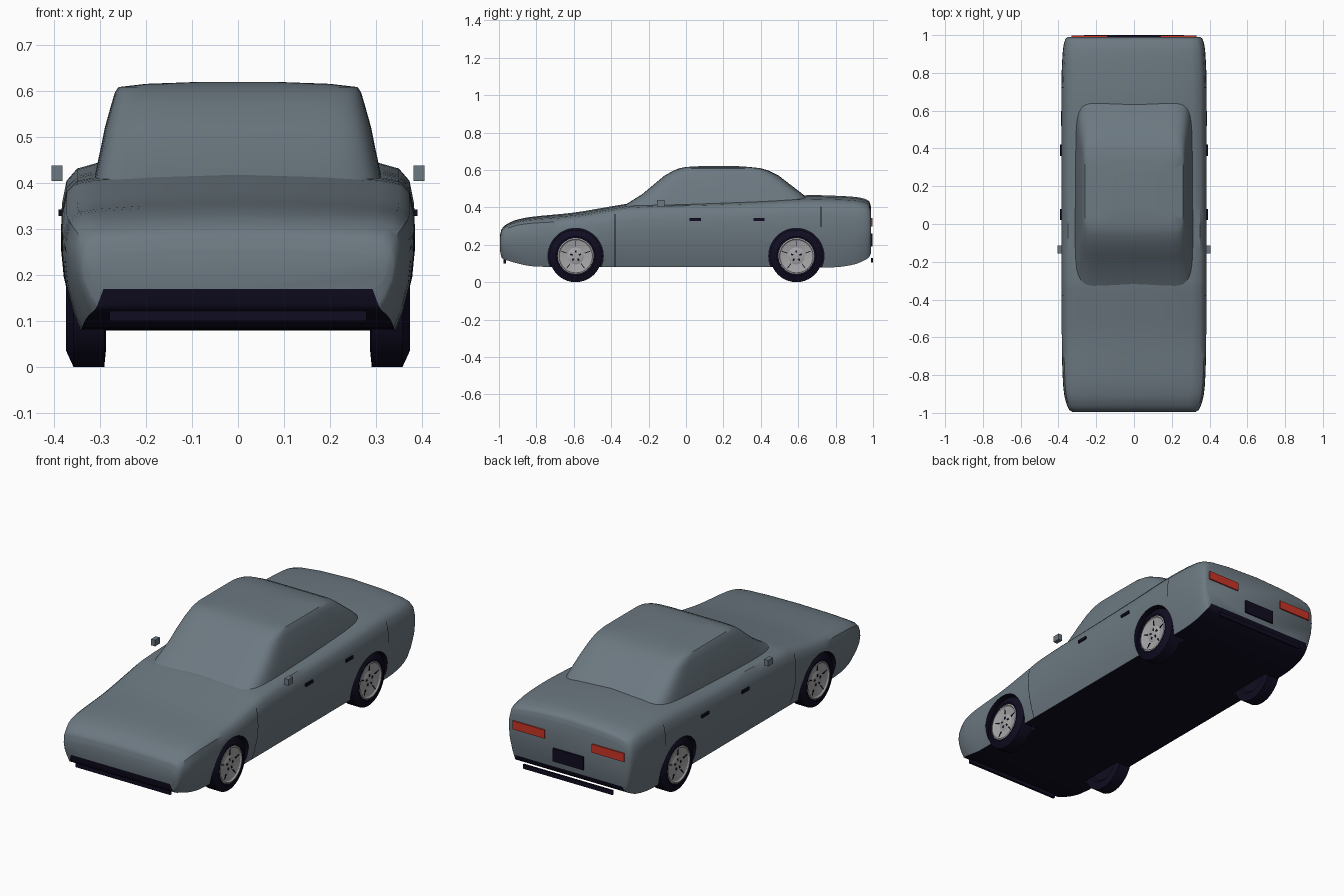
import bpy, bmesh, math
from mathutils import Matrix

cube = bpy.data.objects.get("Cube")
if cube:
    bpy.data.objects.remove(cube, do_unlink=True)


def material(name, rgb):
    m = bpy.data.materials.new(name)
    m.use_nodes = True
    m.diffuse_color = (*rgb, 1)
    m.node_tree.nodes["Principled BSDF"].inputs["Base Color"].default_value = (*rgb, 1)
    return m


PAINT = material("slate_paint", (0.15, 0.19, 0.22))
DARK = material("dark_trim", (0.005, 0.004, 0.015))
SILVER = material("wheel_silver", (0.38, 0.38, 0.39))
RED = material("light_red", (0.6, 0.035, 0.02))


def finish(bm, name, mats, angle=35):
    bmesh.ops.recalc_face_normals(bm, faces=bm.faces)
    me = bpy.data.meshes.new(name)
    bm.to_mesh(me)
    bm.free()
    for m in mats:
        me.materials.append(m)
    ob = bpy.data.objects.new(name, me)
    bpy.context.collection.objects.link(ob)
    smooth(ob, angle)
    return ob


def smooth(ob, angle):
    bpy.ops.object.select_all(action="DESELECT")
    ob.select_set(True)
    bpy.context.view_layer.objects.active = ob
    bpy.ops.object.shade_smooth_by_angle(angle=math.radians(angle))


def loft(bm, rings, mat_rule=None):
    """Skin closed rings and cap both ends."""
    rows = [[bm.verts.new(p) for p in r] for r in rings]
    n = len(rows[0])
    for i in range(len(rows) - 1):
        for j in range(n):
            k = (j + 1) % n
            f = bm.faces.new((rows[i][j], rows[i][k], rows[i + 1][k], rows[i + 1][j]))
            if mat_rule:
                f.material_index = mat_rule(i, j)
    bm.faces.new(rows[0])
    bm.faces.new(rows[-1])


def box(name, x, y, z, mat):
    bm = bmesh.new()
    bmesh.ops.create_cube(bm, size=1)
    for v in bm.verts:
        v.co = [lo + (c + 0.5) * (hi - lo) for c, (lo, hi) in zip(v.co, (x, y, z))]
    return finish(bm, name, [mat])


def both_sides(x):
    return (("left", x), ("right", (-x[1], -x[0])))


# Body stations: y, half width, floor, shoulder, crown
STATIONS = [
    (-.995, .325, .17, .24, .25), (-.985, .342, .13, .275, .285),
    (-.95, .358, .115, .30, .315), (-.9, .37, .10, .318, .335),
    (-.82, .377, .085, .33, .35), (-.6, .384, .08, .345, .372),
    (-.4, .385, .08, .378, .405), (-.3, .385, .08, .395, .42),
    (0, .385, .08, .405, .43), (.4, .385, .08, .415, .45),
    (.65, .385, .08, .425, .465), (.8, .383, .08, .425, .462),
    (.9, .378, .095, .42, .456), (.95, .372, .115, .41, .447),
    (.98, .362, .135, .395, .43), (.99, .35, .16, .37, .40)]


def slope(i, c):
    a, b = STATIONS[max(i - 1, 0)], STATIONS[min(i + 1, len(STATIONS) - 1)]
    return (b[c] - a[c]) / (b[0] - a[0])


def station_at(y):
    i = max(k for k in range(len(STATIONS) - 1) if STATIONS[k][0] <= y)
    a, b = STATIONS[i], STATIONS[i + 1]
    h = b[0] - a[0]
    t = (y - a[0]) / h
    s = t * t * (3 - 2 * t)
    return [a[c] + (b[c] - a[c]) * s + h * (slope(i, c) * t * (1 - t) ** 2
            - slope(i + 1, c) * t * t * (1 - t)) for c in range(1, 5)]


def body_ring(y):
    w, floor, belt, top = station_at(y)
    h, c = belt - floor, top - belt
    half = [(.6, floor), (.9, floor), (.94, floor + .15 * h), (.985, floor + .4 * h),
            (1, floor + .62 * h), (.995, floor + .8 * h), (.97, floor + .94 * h),
            (.91, belt + .15 * c), (.8, belt + .45 * c), (.5, belt + .8 * c)]
    right = [(w * u, y, z) for u, z in half]
    left = [(-px, py, pz) for px, py, pz in reversed(right)]
    return [(0, y, floor)] + right + [(0, y, top)] + left


SEAMS = {-.382: (2, 7), .72: (5, 7)}    # door seams: lowest and highest side strip
ys = set()
for a, b in zip(STATIONS, STATIONS[1:]):
    ys.update(a[0] + (b[0] - a[0]) * k / 4 for k in range(4))
ys.add(STATIONS[-1][0])
for s in SEAMS:
    ys = {y for y in ys if abs(y - s) > .008 or y in (-.995, .99)} | {s, s + .004}
ys = sorted(ys)


def body_material(i, j):
    j = min(j, 21 - j)
    if j < 2:
        return 1                        # dark underside
    lo, hi = SEAMS.get(ys[i], (99, 99))
    return int(lo <= j < hi)


bm = bmesh.new()
loft(bm, [body_ring(y) for y in ys], body_material)
body = finish(bm, "body", [PAINT, DARK])

# Wheel arches
WHEEL_Y, WHEEL_Z = .59, .14
bm = bmesh.new()
for sx in (-1, 1):
    for sy in (-1, 1):
        m = Matrix.Translation((sx * .36, sy * WHEEL_Y, WHEEL_Z)) @ Matrix.Rotation(math.pi / 2, 4, "Y")
        bmesh.ops.create_cone(bm, cap_ends=True, segments=48, radius1=.148, radius2=.148,
                              depth=.18, matrix=m)
for f in bm.faces:
    f.material_index = 1
cutter = finish(bm, "arch_cutter", [PAINT, DARK])
cutter.hide_render = True
mod = body.modifiers.new("arches", "BOOLEAN")
mod.operation, mod.solver, mod.object = "DIFFERENCE", "EXACT", cutter
bpy.context.view_layer.objects.active = body
bpy.ops.object.modifier_apply(modifier=mod.name)
bpy.data.objects.remove(cutter, do_unlink=True)
smooth(body, 35)

# Cabin: rounded rectangles stacked by height (z, half width, front y, back y)
LEVELS = [(.37, .318, -.40, .72), (.42, .311, -.315, .68), (.47, .30, -.235, .625),
          (.52, .29, -.175, .56), (.57, .276, -.115, .495), (.597, .268, -.065, .44),
          (.609, .26, -.035, .40), (.616, .2, 0, .34), (.62, .09, .07, .28)]


def power(v, e):
    return math.copysign(abs(v) ** e, v)


def cabin_ring(z, w, front, back):
    mid, ln = (front + back) / 2, (back - front) / 2
    angles = [2 * math.pi * k / 56 for k in range(56)]
    return [(w * power(math.cos(a), .26), mid + ln * power(math.sin(a), .26), z) for a in angles]


bm = bmesh.new()
loft(bm, [cabin_ring(*lv) for lv in LEVELS])
finish(bm, "cabin", [PAINT], 40)


# Wheels: turned profiles of (x, radius)
def turned(name, profile, mat, sx, y):
    bm = bmesh.new()
    n = 40
    rings = [[(sx * x, y + r * math.cos(2 * math.pi * k / n),
               WHEEL_Z + r * math.sin(2 * math.pi * k / n)) for k in range(n)] for x, r in profile]
    loft(bm, rings)
    return finish(bm, name, [mat], 30)


TYRE = [(.295, .09), (.287, .1), (.291, .14), (.358, .14), (.374, .105), (.372, .096), (.36, .094)]
RIM = [(.33, .096), (.371, .096), (.373, .09), (.367, .084), (.36, .045), (.364, .034), (.366, .012)]

for side, sx in (("left", 1), ("right", -1)):
    for end, y in (("front", -WHEEL_Y), ("rear", WHEEL_Y)):
        tag = end + "_" + side
        turned(tag + "_tyre", TYRE, DARK, sx, y)
        turned(tag + "_rim", RIM, SILVER, sx, y)
        # Dark lug recesses and slots between spokes
        bm = bmesh.new()
        for k in range(5):
            a = 2 * math.pi * k / 5
            spin = Matrix.Translation((sx * .364, y, WHEEL_Z)) @ Matrix.Rotation(a, 4, "X")
            for radius, width, height in ((.024, .009, .013), (.066, .004, .03)):
                m = spin @ Matrix.Translation((0, 0, radius)) @ Matrix.Diagonal((.006, width, height, 1))
                bmesh.ops.create_cube(bm, size=1, matrix=m)
        finish(bm, tag + "_rim_recesses", [DARK])

# Mirrors, door handles and tail lights
for side, x in both_sides((.382, .406)):
    box(side + "_mirror", x, (-.155, -.115), (.405, .438), PAINT)
for side, x in both_sides((.372, .391)):
    for end, y in (("front", .02), ("rear", .36)):
        box(end + "_" + side + "_handle", x, (y, y + .06), (.328, .343), DARK)
for side, x in both_sides((.14, .33)):
    box(side + "_tail_light", x, (.988, .997), (.298, .343), RED)

# Front intake and rear trim
box("front_intake", (-.28, .28), (-.975, -.962), (.1, .128), DARK)
box("rear_plate", (-.09, .09), (.989, .998), (.19, .26), DARK)
box("rear_bumper_strip", (-.265, .265), (.99, 1.0), (.105, .128), DARK)
